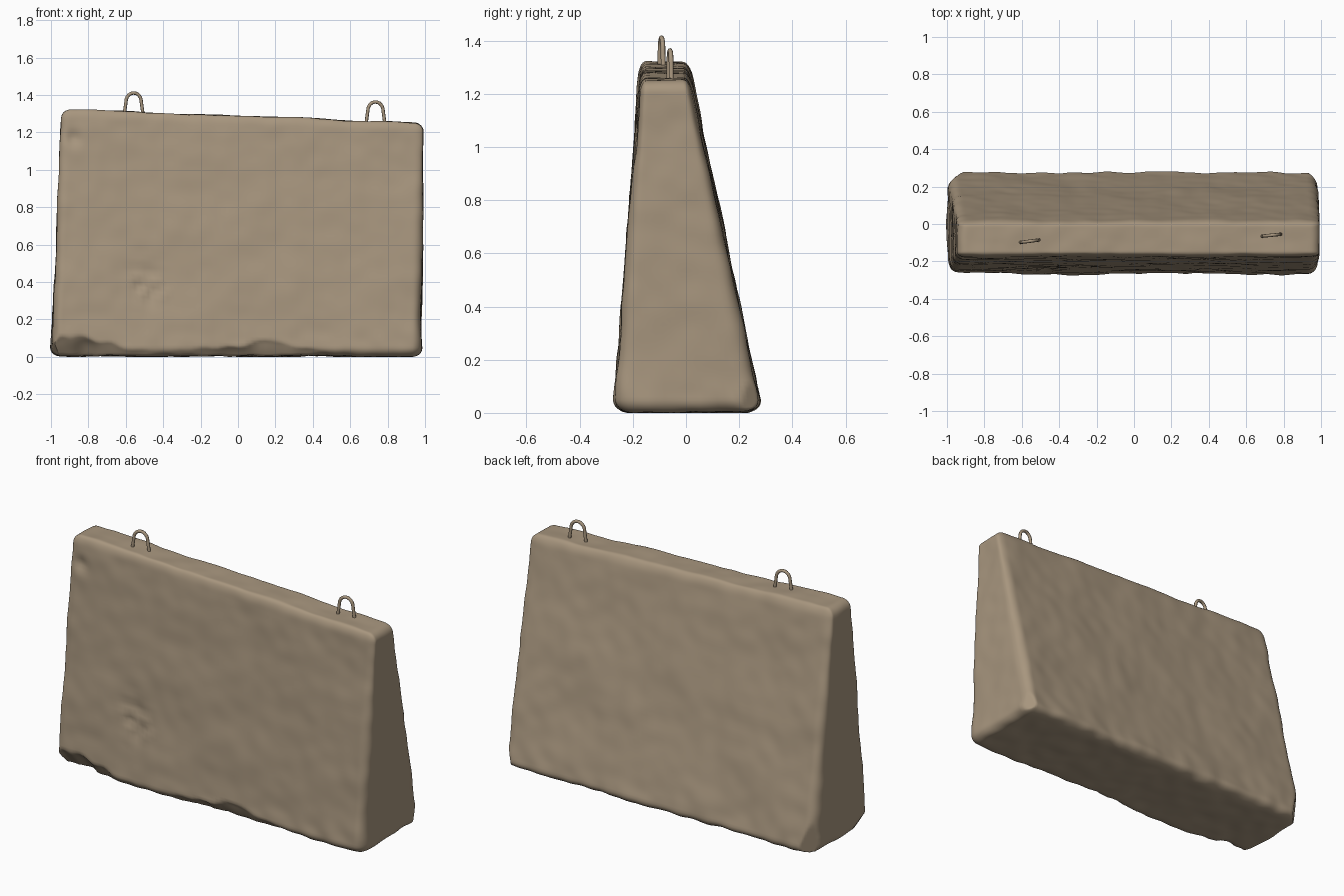
import bpy, bmesh, math
from mathutils import Vector, noise

if "Cube" in bpy.data.objects:
    bpy.data.objects.remove(bpy.data.objects["Cube"])

concrete = bpy.data.materials.new("weathered_concrete")
concrete.diffuse_color = (0.39, 0.305, 0.21, 1)
concrete.use_nodes = True
concrete.node_tree.nodes["Principled BSDF"].inputs["Base Color"].default_value = concrete.diffuse_color


def smooth_object(ob, angle=50):
    ob.data.materials.append(concrete)
    bpy.ops.object.select_all(action='DESELECT')
    ob.select_set(True)
    bpy.context.view_layer.objects.active = ob
    bpy.ops.object.shade_smooth_by_angle(angle=math.radians(angle))


def clip(p, n, d):
    """Shave a point back to the plane n.p = d."""
    n = Vector(n).normalized()
    over = n.dot(p) - d
    return p - n * over if over > 0 else p


def clip_at(p, n, point):
    return clip(p, n, Vector(n).normalized().dot(Vector(point)))


# --- Concrete block: dense cube, rounded, then warped into a leaning wedge
HALF = Vector((0.98, 0.2, 0.65))
R = 0.05
# half-depth lines: front and back y at bottom / top
FRONT, BACK = (-0.272, -0.172), (0.284, 0.012)
LEFT, RIGHT = (-1.0, -0.944), (0.978, 0.994)
TOP_LEFT, TOP_RIGHT, BOTTOM = 1.326, 1.25, 0.004


def lerp(a, b, t):
    return a + (b - a) * t


def warp(c):
    # cluster the grid near the edges, then round the box
    p = Vector([h * (0.45 * t + 0.55 * math.sin(t * math.pi / 2)) for h, t in zip(HALF, c)])
    q = Vector([max(-(h - R), min(h - R, a)) for h, a in zip(HALF, p)])
    d = p - q
    if d.length > 1e-6:
        p = q + d.normalized() * max(abs(a) for a in d)
    u, v, w = [(a / h + 1) / 2 for a, h in zip(p, HALF)]
    return Vector((lerp(lerp(*LEFT, w), lerp(*RIGHT, w), u),
                   lerp(lerp(*FRONT, w), lerp(*BACK, w), v),
                   lerp(BOTTOM, lerp(TOP_LEFT, TOP_RIGHT, u), w)))


bm = bmesh.new()
bmesh.ops.create_cube(bm, size=2)
for axis, cuts in ((0, 90), (1, 20), (2, 60)):
    edges = [e for e in bm.edges
             if abs((e.verts[0].co - e.verts[1].co)[axis]) > 1.5]
    bmesh.ops.subdivide_edges(bm, edges=edges, cuts=cuts, use_grid_fill=True)
for v in bm.verts:
    v.co = warp(v.co)
bm.normal_update()


def bump(x, centre, width):
    return math.exp(-((x - centre) / width) ** 2)


moved = []
for v in bm.verts:
    p, n = v.co.copy(), v.normal.copy()
    # broad unevenness and fine pitting, rougher near the foot
    rough = 1 + 1.2 * max(0, 1 - p.z / 0.15)
    p += n * (0.008 * noise.noise(p * 3.5) + 0.004 * rough * noise.noise(p * 11))
    # broken lower front edge
    chip = 0.006 + 0.055 * bump(p.x, -0.85, 0.22) + 0.03 * bump(p.x, 0.1, 0.3)
    chip *= 1 + 0.7 * noise.noise(Vector((p.x * 9, p.z * 6, 2)))
    p = clip_at(p, (0, -0.8, -0.6), (0, -0.272 + chip, 0.02 + chip * 0.4))
    # worn corners
    p = clip_at(p, (-1, -0.3, -0.6), (-0.985, -0.2, 0.06))
    p = clip_at(p, (-1, 0.9, -0.15), (-0.955, 0.24, 0.08))
    p = clip_at(p, (1, 0.7, -0.15), (0.955, 0.25, 0.08))
    # broken patch and small hole on the front face
    if n.y < -0.5:
        a = bump(p.x, -0.48, 0.1) * bump(p.z, 0.39, 0.1)
        p.y += a * (0.012 + 0.03 * noise.noise(Vector((p.x, 0, p.z)) * 16))
        p.y += 0.02 * bump(p.x, -0.88, 0.04) * bump(p.z, 1.17, 0.04)
    p.z = max(p.z, 0.0)
    moved.append(p)
for v, p in zip(bm.verts, moved):
    v.co = p

me = bpy.data.meshes.new("concrete_block")
bmesh.ops.recalc_face_normals(bm, faces=bm.faces)
bm.to_mesh(me)
bm.free()
block = bpy.data.objects.new("concrete_block", me)
bpy.context.collection.objects.link(block)
smooth_object(block)


# --- Lifting hoops: bent bars set into the top
def hoop(name, x, y, base, top, turn):
    cu = bpy.data.curves.new(name, 'CURVE')
    cu.dimensions = '3D'
    cu.bevel_depth = 0.009
    cu.bevel_resolution = 2
    cu.use_fill_caps = True
    spring = top - 0.055
    path = [(-0.053, base - 0.03)]
    path += [(-0.041 * math.cos(math.pi * i / 12), spring + 0.046 * math.sin(math.pi * i / 12))
             for i in range(13)]
    path += [(0.053, base - 0.03)]
    sp = cu.splines.new('POLY')
    sp.points.add(len(path) - 1)
    for pt, (s, z) in zip(sp.points, path):
        pt.co = (x + s * math.cos(turn), y + s * math.sin(turn), z, 1)
    ob = bpy.data.objects.new(name, cu)
    bpy.context.collection.objects.link(ob)
    bpy.ops.object.select_all(action='DESELECT')
    ob.select_set(True)
    bpy.context.view_layer.objects.active = ob
    bpy.ops.object.convert(target='MESH')
    smooth_object(bpy.context.view_layer.objects.active)


hoop("lifting_hoop_left", -0.558, -0.092, 1.31, 1.42, 0.13)
hoop("lifting_hoop_right", 0.735, -0.06, 1.26, 1.372, 0.1)
